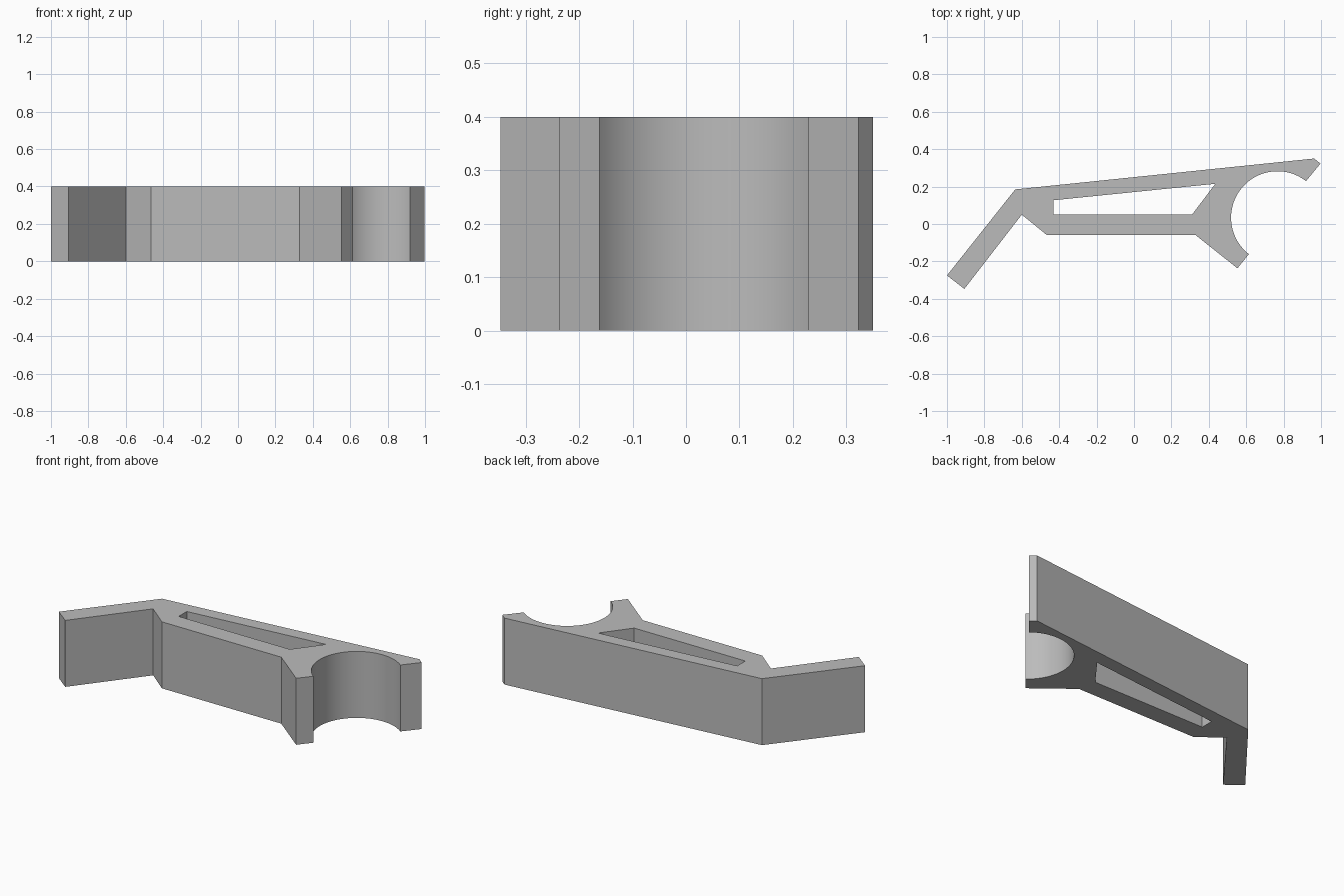
import bpy
import bmesh
from math import radians, cos, sin

HEIGHT = 0.4

old = bpy.data.objects.get("Cube")
if old:
    bpy.data.objects.remove(old, do_unlink=True)

grey = bpy.data.materials.new("plain grey")
grey.use_nodes = True
colour = (0.5, 0.5, 0.5, 1)
grey.diffuse_color = colour
grey.node_tree.nodes["Principled BSDF"].inputs["Base Color"].default_value = colour


def arc(cx, cy, radius, start, end, steps):
    angles = [radians(start + (end - start) * i / steps) for i in range(steps + 1)]
    return [(cx + radius * cos(a), cy + radius * sin(a)) for a in angles]


def extrude_profile(name, loops, height):
    """Fill closed loops (the inner ones become holes) and extrude upward."""
    bm = bmesh.new()
    for loop in loops:
        verts = [bm.verts.new((x, y, 0)) for x, y in loop]
        for a, b in zip(verts, verts[1:] + verts[:1]):
            bm.edges.new((a, b))
    bmesh.ops.triangle_fill(bm, edges=bm.edges[:], use_beauty=True, normal=(0, 0, 1))
    top = bmesh.ops.extrude_face_region(bm, geom=bm.faces[:], use_keep_orig=True)
    moved = [v for v in top["geom"] if isinstance(v, bmesh.types.BMVert)]
    bmesh.ops.translate(bm, verts=moved, vec=(0, 0, height))
    bmesh.ops.recalc_face_normals(bm, faces=bm.faces[:])
    mesh = bpy.data.meshes.new(name)
    bm.to_mesh(mesh)
    bm.free()
    obj = bpy.data.objects.new(name, mesh)
    bpy.context.collection.objects.link(obj)
    mesh.materials.append(grey)
    return obj


# Bent lever, straight body and half-round clip jaw in one outline
outline = [(-1, -0.275), (-0.907, -0.347), (-0.6, 0.05), (-0.465, -0.06),
           (0.33, -0.06), (0.553, -0.237)]
outline += arc(0.767, 0.034, 0.248, 232, 52, 48)
outline += [(0.997, 0.323), (0.963, 0.35), (-0.635, 0.185)]

# Tapered window through the body
window = [(-0.43, 0.05), (0.31, 0.05), (0.435, 0.215), (-0.43, 0.127)]

clip = extrude_profile("clip_lever", [outline, window], HEIGHT)

# Smooth jaw with sharp corners
bpy.ops.object.select_all(action="DESELECT")
clip.select_set(True)
bpy.context.view_layer.objects.active = clip
bpy.ops.object.shade_smooth_by_angle(angle=radians(20))
